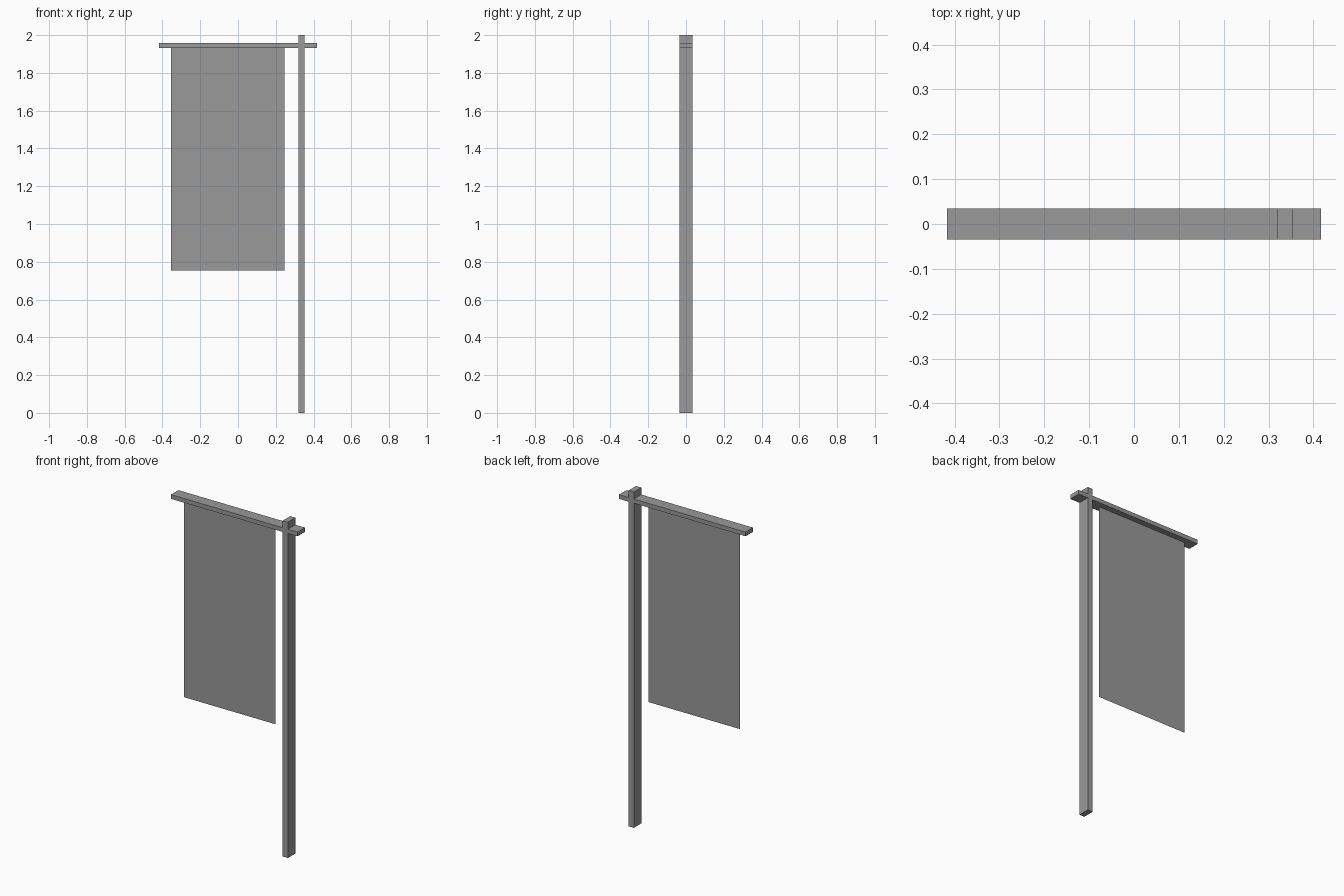
import bpy

if "Cube" in bpy.data.objects:
    bpy.data.objects.remove(bpy.data.objects["Cube"])

# Dark grey shared by all parts
grey = bpy.data.materials.new("dark_grey")
grey.diffuse_color = (0.32, 0.32, 0.32, 1)
grey.use_nodes = True
grey.node_tree.nodes["Principled BSDF"].inputs["Base Color"].default_value = grey.diffuse_color


def box(name, x, y, z):
    """Axis-aligned box from (min, max) ranges."""
    bpy.ops.mesh.primitive_cube_add(size=1, location=[sum(r) / 2 for r in (x, y, z)])
    ob = bpy.context.object
    ob.name = name
    ob.scale = [r[1] - r[0] for r in (x, y, z)]
    bpy.ops.object.transform_apply(location=False, rotation=False, scale=True)
    ob.data.materials.append(grey)
    return ob


DEPTH = (-0.035, 0.035)

# Upright pole and the crossbar passing through it near the top
box("pole", (0.319, 0.353), DEPTH, (0.0, 2.0))
box("crossbar", (-0.417, 0.417), DEPTH, (1.933, 1.958))

# Thin cloth: a single flat sheet hanging from the middle of the crossbar
x0, x1, z0, z1 = -0.355, 0.246, 0.755, 1.935
mesh = bpy.data.meshes.new("banner_cloth")
mesh.from_pydata([(x0, 0, z0), (x1, 0, z0), (x1, 0, z1), (x0, 0, z1)], [], [(0, 1, 2, 3)])
mesh.materials.append(grey)
bpy.context.collection.objects.link(bpy.data.objects.new("banner_cloth", mesh))
